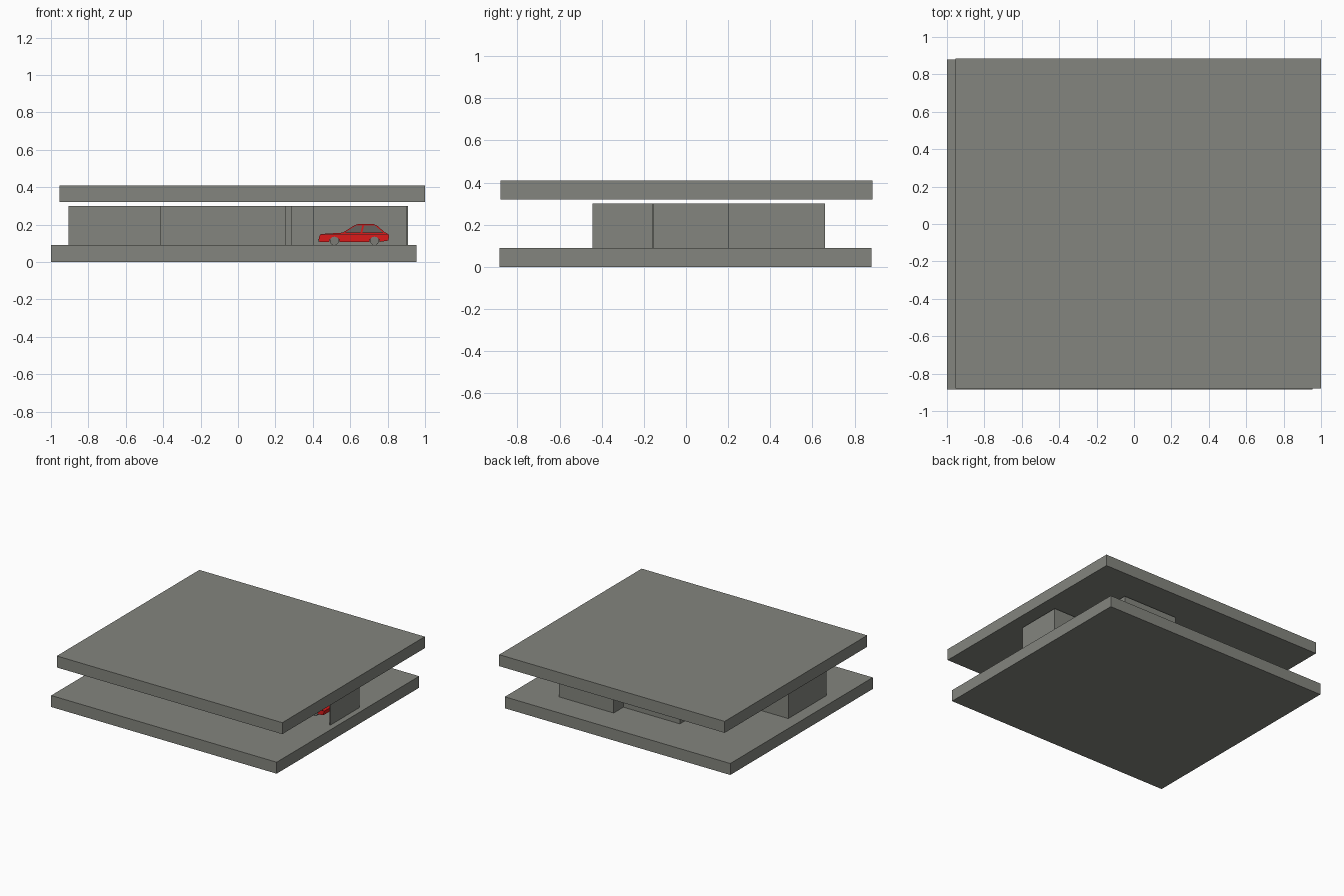
import bpy, bmesh, math
from mathutils import Matrix

if "Cube" in bpy.data.objects:
    bpy.data.objects.remove(bpy.data.objects["Cube"])


def material(name, rgb):
    m = bpy.data.materials.new(name)
    m.diffuse_color = (*rgb, 1)
    m.use_nodes = True
    m.node_tree.nodes["Principled BSDF"].inputs["Base Color"].default_value = m.diffuse_color
    return m


CONCRETE = material("concrete_grey", (0.23, 0.235, 0.21))
RED = material("paint_red", (0.70, 0.01, 0.01))
GLASS = material("glass_grey", (0.13, 0.12, 0.11))
BLACK = material("trim_black", (0.02, 0.015, 0.015))
TYRE = material("wheel_grey", (0.20, 0.20, 0.18))


def prism(name, pts, axis, lo, hi, mat):
    """Extrude a 2D outline along z (xy outline) or y (xz outline)."""
    bm = bmesh.new()
    place = (lambda p, h: (p[0], p[1], h)) if axis == 'z' else (lambda p, h: (p[0], h, p[1]))
    face = bm.faces.new([bm.verts.new(place(p, lo)) for p in pts])
    ext = bmesh.ops.extrude_face_region(bm, geom=[face])
    for v in ext['geom']:
        if isinstance(v, bmesh.types.BMVert):
            v.co['xyz'.index(axis)] = hi
    bmesh.ops.recalc_face_normals(bm, faces=bm.faces)
    me = bpy.data.meshes.new(name)
    bm.to_mesh(me)
    bm.free()
    ob = bpy.data.objects.new(name, me)
    me.materials.append(mat)
    bpy.context.collection.objects.link(ob)
    return ob


def box(name, x0, x1, y0, y1, z0, z1, mat):
    return prism(name, [(x0, y0), (x1, y0), (x1, y1), (x0, y1)], 'z', z0, z1, mat)


# Floor and roof slabs
box("floor_slab", -1.0, 0.955, -0.885, 0.88, 0, 0.09, CONCRETE)
box("roof_slab", -0.955, 1.0, -0.88, 0.885, 0.32, 0.41, CONCRETE)

# House body with stepped plan
plan = [(-0.905, -0.445), (-0.415, -0.445), (-0.415, -0.16), (0.255, -0.16),
        (0.255, -0.12), (0.29, -0.12), (0.29, -0.07), (0.405, -0.07),
        (0.405, 0.195), (0.64, 0.195), (0.64, 0.66), (0.165, 0.66),
        (0.165, 0.54), (-0.325, 0.54), (-0.325, 0.025), (-0.905, 0.025)]
prism("house_body", plan, 'z', 0.09, 0.30, CONCRETE)

# Thin carport walls
box("carport_back_wall", 0.64, 0.91, 0.195, 0.203, 0.09, 0.30, CONCRETE)
box("carport_side_wall", 0.902, 0.91, -0.157, 0.195, 0.09, 0.30, CONCRETE)

# Car in the carport, nose towards -x
Y0, Y1 = -0.09, 0.06


def arch(cx, r=0.028, n=6):
    return [(cx - r * math.cos(math.pi * i / n), 0.108 + r * math.sin(math.pi * i / n))
            for i in range(n + 1)]


body = ([(0.435, 0.108)] + arch(0.515) + arch(0.73) +
        [(0.805, 0.115), (0.808, 0.145), (0.79, 0.158), (0.57, 0.158),
         (0.445, 0.15), (0.432, 0.135)])
prism("car_body", body, 'y', Y0, Y1, RED)
prism("car_cabin", [(0.56, 0.157), (0.785, 0.157), (0.735, 0.197), (0.625, 0.197)],
      'y', Y0 + 0.01, Y1 - 0.01, GLASS)
prism("car_roof", [(0.62, 0.196), (0.74, 0.196), (0.725, 0.203), (0.64, 0.203)],
      'y', Y0 + 0.008, Y1 - 0.008, RED)
box("front_bumper", 0.428, 0.44, Y0, Y1, 0.11, 0.122, TYRE)

# Pillars and trim stripes on both sides
for side, ya, yb in (("near", Y0 + 0.007, Y0 + 0.011), ("far", Y1 - 0.011, Y1 - 0.007)):
    for part, xb, xt in (("front", 0.56, 0.625), ("middle", 0.655, 0.665), ("rear", 0.777, 0.73)):
        prism(f"{side}_{part}_pillar", [(xb, 0.157), (xb + 0.01, 0.157),
              (xt + 0.01, 0.198), (xt, 0.198)], 'y', ya, yb, RED)
for side, ya, yb in (("near", Y0 - 0.002, Y0), ("far", Y1, Y1 + 0.002)):
    box(f"{side}_trim", 0.44, 0.80, ya, yb, 0.147, 0.151, BLACK)

# Wheels
for cx in (0.515, 0.73):
    for y in (Y0 + 0.014, Y1 - 0.014):
        bpy.ops.mesh.primitive_cylinder_add(vertices=16, radius=0.024, depth=0.024,
                                            location=(cx, y, 0.114),
                                            rotation=(math.pi / 2, 0, 0))
        w = bpy.context.object
        w.name = "car_wheel"
        w.data.materials.append(TYRE)
